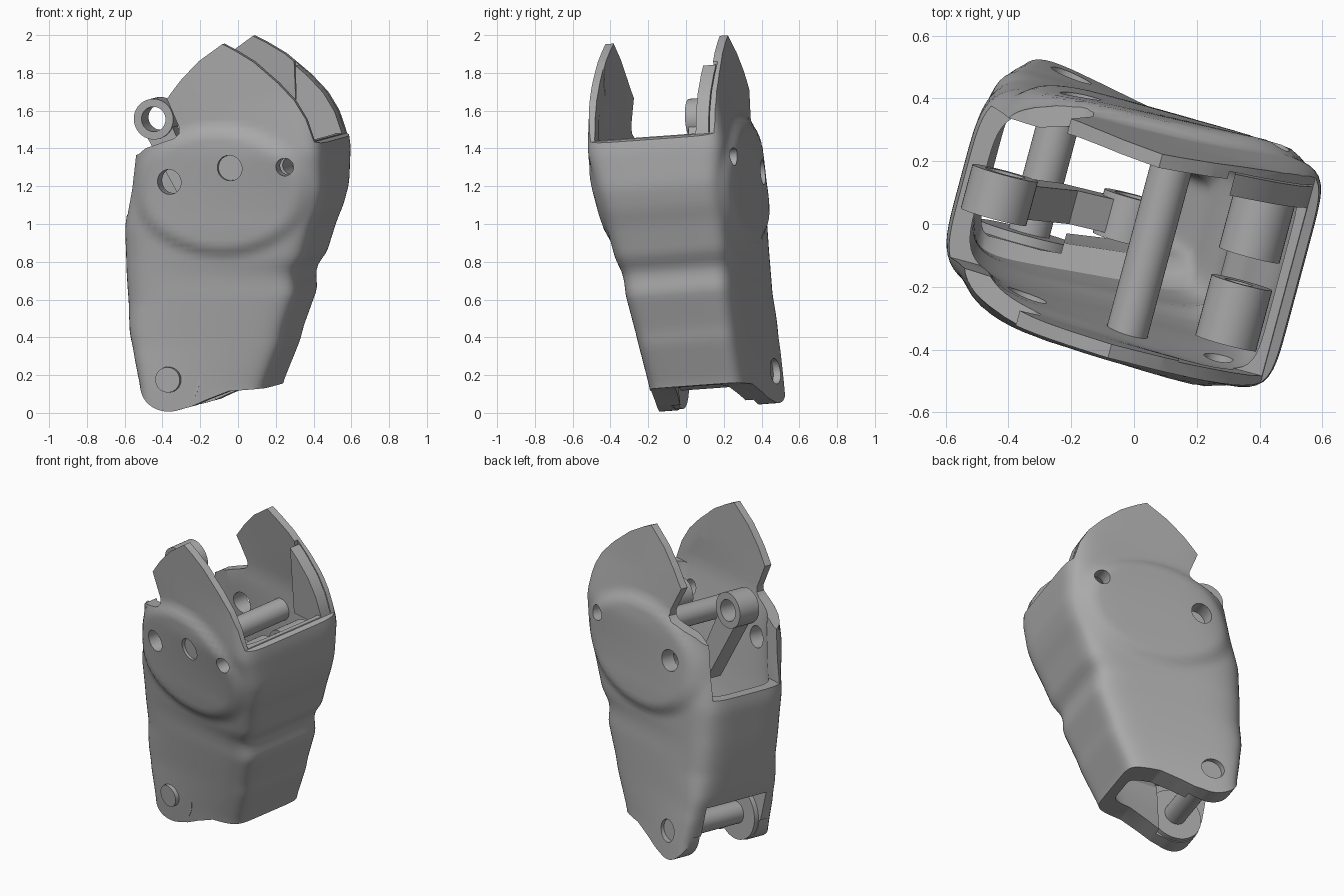
import bpy, bmesh, math
from mathutils import Matrix

old = bpy.data.objects.get("Cube")
if old:
    bpy.data.objects.remove(old)

# The whole link is modelled upright, then turned and leaned a little
FRAME = (Matrix.Translation((0, 0, 1)) @ Matrix.Rotation(math.radians(-15), 4, 'Z')
         @ Matrix.Rotation(math.radians(4), 4, 'X') @ Matrix.Translation((0, 0, -1)))

grey = bpy.data.materials.new("plain grey")
grey.use_nodes = True
colour = (0.4, 0.4, 0.4, 1)
grey.diffuse_color = colour
grey.node_tree.nodes["Principled BSDF"].inputs["Base Color"].default_value = colour


def make(name, bm):
    bmesh.ops.recalc_face_normals(bm, faces=bm.faces)
    mesh = bpy.data.meshes.new(name)
    bm.to_mesh(mesh)
    bm.free()
    mesh.materials.append(grey)
    obj = bpy.data.objects.new(name, mesh)
    bpy.context.collection.objects.link(obj)
    obj.matrix_world = FRAME
    return obj


def loft(name, rings):
    bm = bmesh.new()
    loops = [[bm.verts.new(p) for p in ring] for ring in rings]
    n = len(loops[0])
    for a, b in zip(loops, loops[1:]):
        for i in range(n):
            j = (i + 1) % n
            bm.faces.new((a[i], a[j], b[j], b[i]))
    bm.faces.new(loops[0])
    bm.faces.new(loops[-1])
    return make(name, bm)


def prism(name, outline, y0, y1):
    return loft(name, [[(x, y, z) for x, z in outline] for y in (y0, y1)])


def arc(x, z, r, start=0, end=360, n=40):
    steps = n if end - start == 360 else n + 1
    angles = [math.radians(start + (end - start) * i / n) for i in range(steps)]
    return [(x + r * math.cos(a), z + r * math.sin(a)) for a in angles]


def pin(name, x, z, r, y0, y1):
    return prism(name, arc(x, z, r), y0, y1)


def box(name, x0, x1, y0, y1, z0, z1):
    return prism(name, [(x0, z0), (x1, z0), (x1, z1), (x0, z1)], y0, y1)


def boolean(obj, tool, operation='DIFFERENCE'):
    tool.hide_render = True
    mod = obj.modifiers.new("cut", 'BOOLEAN')
    mod.operation, mod.object, mod.solver = operation, tool, 'EXACT'
    bpy.context.view_layer.objects.active = obj
    bpy.ops.object.modifier_apply(modifier=mod.name)
    bpy.data.objects.remove(tool)


# Casing sections: height, back end, front end, half width at each end
SECTIONS = [
    (-0.1, -0.48, 0.12, 0.355, 0.25), (0.15, -0.49, 0.18, 0.355, 0.25),
    (0.38, -0.535, 0.28, 0.34, 0.27), (0.43, -0.55, 0.29, 0.34, 0.275),
    (0.65, -0.565, 0.375, 0.34, 0.295), (0.7, -0.567, 0.365, 0.34, 0.295),
    (0.78, -0.57, 0.375, 0.34, 0.305), (0.82, -0.57, 0.42, 0.34, 0.32),
    (1.0, -0.572, 0.48, 0.345, 0.34), (1.09, -0.555, 0.52, 0.345, 0.345),
    (1.2, -0.53, 0.55, 0.345, 0.358), (1.4, -0.5, 0.557, 0.345, 0.39),
    (1.5, -0.49, 0.545, 0.345, 0.38), (1.7, -0.48, 0.52, 0.345, 0.355),
    (2.1, -0.48, 0.46, 0.325, 0.335)]


def section(z):
    for a, b in zip(SECTIONS, SECTIONS[1:]):
        if z <= b[0]:
            t = (z - a[0]) / (b[0] - a[0])
            return [p + (q - p) * t for p, q in zip(a, b)][1:]
    return SECTIONS[-1][1:]


def clamp(t):
    return max(0, min(1, t))


def ring(z, end_inset, side_inset, bulge, side=26):
    parts = [section(max(-0.1, min(2.1, z + d))) for d in (-0.025, 0, 0.025)]
    x0, x1, w0, w1 = [sum(v) / len(parts) for v in zip(*parts)]
    edge = [-1 + 2 * i / side for i in range(side)]
    square = ([(t, -1) for t in edge] + [(1, t) for t in edge]
              + [(-t, 1) for t in edge] + [(-1, -t) for t in edge])
    points = []
    for p, q in square:
        # Crisp corners at the front end, rounder ones at the back end
        n = 8 if p > 0 else 8 - 3 * clamp((z - 0.3) / 0.3)
        k = (abs(p) ** n + abs(q) ** n) ** (-1 / n)
        p, q = p * k, q * k
        x = (x0 + x1) / 2 + p * ((x1 - x0) / 2 - end_inset)
        width = w0 + (w1 - w0) * (p + 1) / 2 - side_inset
        # Round raised joint cheeks on both sides
        d = math.hypot((x - 0.0) / 0.48, (z - 1.2) / 0.34)
        s = clamp((1.06 - d) / 0.2)
        width += bulge * s * s * (3 - 2 * s)
        points.append((x, q * width - 0.03 * (z - 1), z))
    return points


def hollow_ring(z):
    # Thick lugs, medium walls, thin cheek tops
    side_inset = 0.06 + 0.07 * clamp((0.45 - z) / 0.1) - 0.015 * clamp((z - 1.4) / 0.1)
    return ring(z, 0.06, side_inset, 0)


# Hollow casing
STEPS = 72
casing = loft("casing", [ring(-0.05 + 2.1 * i / STEPS, 0, 0, 0.03) for i in range(STEPS + 1)])
boolean(casing, loft("hollow", [hollow_ring(-0.09 + 2.18 * i / 40) for i in range(41)]))

# Side outline: swept cheek tops, shoulder notch and round bottom lugs
sweep = [(0.2, 1.885), (0.33, 1.775), (0.42, 1.68), (0.48, 1.58), (0.52, 1.46)]
outline = [(0.03, 1.98), (0.1, 1.945)] + sweep
outline += [(0.7, 1.4), (0.7, 0.14), (0.16, 0.14), (0, 0.13), (-0.12, 0.085), (-0.2, 0.05)]
outline += arc(-0.316, 0.195, 0.17, -70, -180, 16)
outline += [(-0.7, 0.3), (-0.7, 1.33), (-0.46, 1.39), (-0.41, 1.425), (-0.24, 1.48),
            (-0.215, 1.505), (-0.215, 1.54), (-0.28, 1.69), (-0.2, 1.79), (-0.1, 1.89)]
boolean(casing, prism("silhouette", outline, -1, 1), 'INTERSECT')

# Openings at the two ends, between cheeks and between lugs
boolean(casing, box("lever_opening", -0.8, -0.3, -0.25, 0.25, 1.06, 2.2))
boolean(casing, box("front_opening", 0.25, 0.8, -0.33, 0.3, 1.465, 2.2))
boolean(casing, box("lug_opening", -0.8, -0.2, -0.2, 0.25, -0.2, 0.39))

# Pivot holes
for x, z, r, y0, y1 in [(-0.27, 1.25, 0.066, -1, 1), (0.37, 1.33, 0.047, -1, 1),
                        (0.068, 1.325, 0.068, -1, 0), (-0.316, 0.195, 0.068, -1, 1)]:
    boolean(casing, pin("hole", x, z, r, y0, y1))

# Crossing pins, inner lug boss and the thicker front edge of the left cheek
parts = [casing,
         pin("joint_pin", 0.068, 1.325, 0.067, -0.38, 0.32),
         pin("lug_pin", -0.316, 0.195, 0.067, -0.32, 0.32),
         pin("lug_boss", -0.316, 0.195, 0.165, -0.28, -0.17),
         prism("left_flange", [(0.27, 1.4), (0.27, 1.825)] + sweep[1:] + [(0.52, 1.4)],
               0.225, 0.295)]

# Stop bosses inside the cheeks
for name, y0, y1 in [("right_boss", -0.27, -0.07), ("left_boss", 0.02, 0.21)]:
    boss = pin(name, 0.38, 1.3, 0.1, y0, y1)
    boolean(boss, pin("bore", 0.37, 1.33, 0.047, -1, 1))
    parts.append(boss)

# Lever with an eye at its upper end and a hub at its lower end
lever = prism("lever", [(-0.51, 1.52), (-0.35, 1.54), (-0.2, 1.2), (-0.02, 1.12),
                        (-0.02, 0.98), (-0.26, 1.06)], -0.04, 0.07)
boolean(lever, pin("eye", -0.438, 1.56, 0.108, -0.055, 0.09), 'UNION')
boolean(lever, pin("hub", -0.02, 1.07, 0.1, -0.055, 0.09), 'UNION')
for x, z in [(-0.438, 1.56), (-0.02, 1.07)]:
    boolean(lever, pin("bore", x, z, 0.066, -1, 1))
parts.append(lever)

# Smooth shading with crisp machined edges
for obj in parts:
    bpy.ops.object.select_all(action='DESELECT')
    obj.select_set(True)
    bpy.context.view_layer.objects.active = obj
    bpy.ops.object.shade_smooth_by_angle(angle=math.radians(30))
